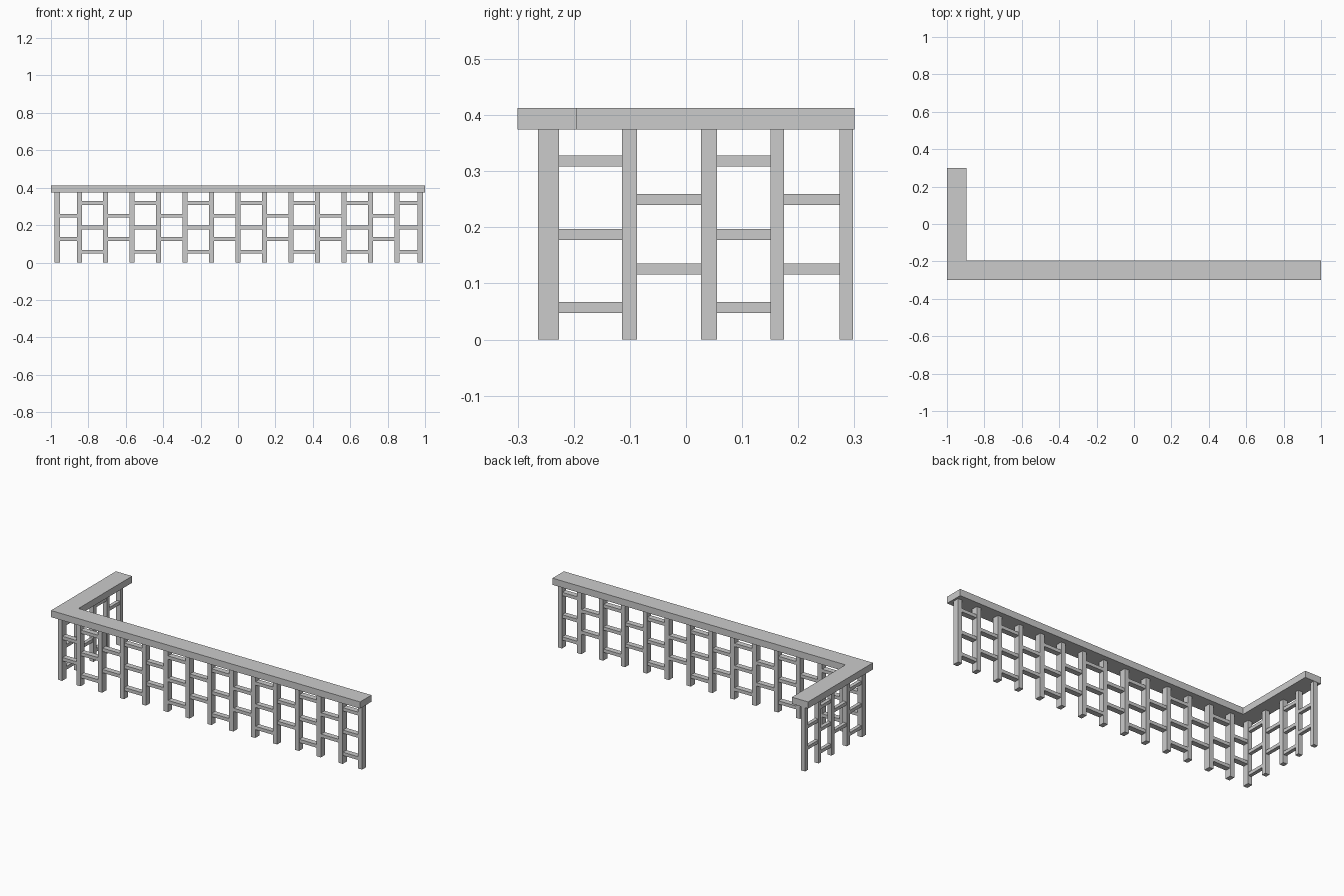
import bpy, bmesh

if "Cube" in bpy.data.objects:
    bpy.data.objects.remove(bpy.data.objects["Cube"])

RAIL_Z0, RAIL_Z1 = 0.374, 0.413
FRONT_Y = (-0.264, -0.226)     # depth of front run posts
SIDE_X = (-0.980, -0.953)      # depth of side run posts


def make_object(name, bm):
    bmesh.ops.recalc_face_normals(bm, faces=bm.faces)
    mesh = bpy.data.meshes.new(name)
    bm.to_mesh(mesh)
    bm.free()
    obj = bpy.data.objects.new(name, mesh)
    bpy.context.collection.objects.link(obj)
    return obj


def add_box(bm, xr, yr, zr):
    vs = bmesh.ops.create_cube(bm, size=1)["verts"]
    for v in vs:
        for i, (a, b) in enumerate((xr, yr, zr)):
            v.co[i] = a if v.co[i] < 0 else b


# L-shaped handrail
bm = bmesh.new()
outline = [(-1, -0.3), (1, -0.3), (1, -0.195), (-0.895, -0.195),
           (-0.895, 0.3), (-1, 0.3)]
face = bm.faces.new([bm.verts.new((x, y, RAIL_Z0)) for x, y in outline])
ext = bmesh.ops.extrude_face_region(bm, geom=[face], use_keep_orig=True)
for g in ext["geom"]:
    if isinstance(g, bmesh.types.BMVert):
        g.co.z = RAIL_Z1
make_object("handrail", bm)

# Post spans along each run
front = [(-0.980, -0.953), (-0.861, -0.834)]
front += [(i * 0.1415 - 0.0135, i * 0.1415 + 0.0135) for i in range(-5, 7)]
front.append((0.961, 0.988))
side = [FRONT_Y, (-0.114, -0.087), (0.027, 0.055), (0.151, 0.175), (0.274, 0.298)]

THREE = (0.0575, 0.187, 0.318)
TWO = (0.1255, 0.250)


def build_run(name, spans, depth, along_x, start_three):
    inset = 0.003
    bar_depth = (depth[0] + inset, depth[1] - inset)

    def put(bm, span, dep, zr):
        add_box(bm, *((span, dep) if along_x else (dep, span)), zr)

    # upright posts (the side run shares the front run's corner post)
    bm = bmesh.new()
    for s in spans if along_x else spans[1:]:
        put(bm, s, depth, (0, RAIL_Z0))
    make_object(name + "_posts", bm)

    # crossbars, alternating three and two per bay
    bm = bmesh.new()
    for i, (a, b) in enumerate(zip(spans, spans[1:])):
        for z in THREE if (i % 2 == 0) == start_three else TWO:
            put(bm, (a[1], b[0]), bar_depth, (z - 0.0097, z + 0.0097))
    make_object(name + "_crossbars", bm)


build_run("front", front, FRONT_Y, True, False)
build_run("side", side, SIDE_X, False, True)
